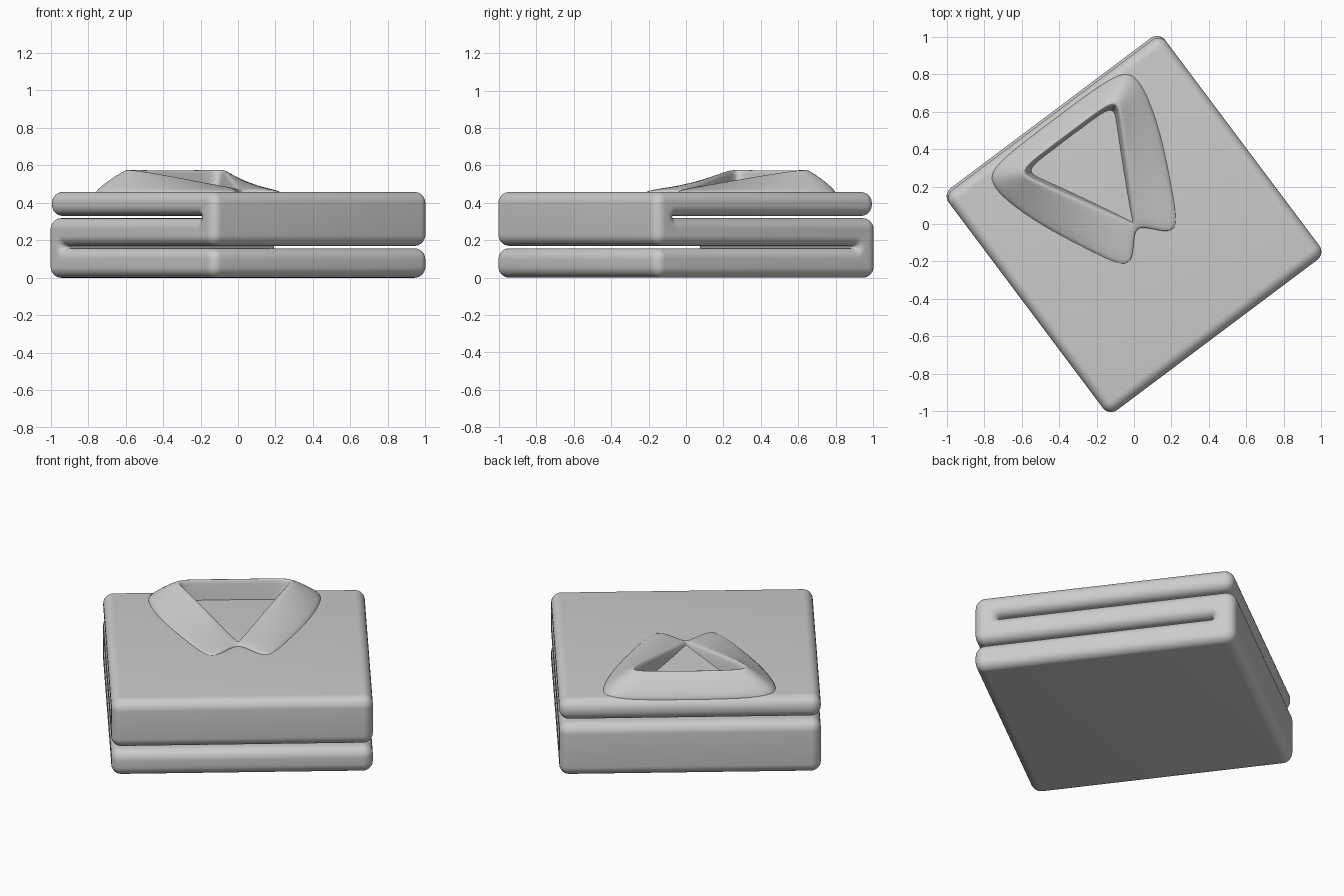
import bpy, bmesh
from math import sin, cos, pi, radians, atan2

if "Cube" in bpy.data.objects:
    bpy.data.objects.remove(bpy.data.objects["Cube"])

TURN = atan2(3, 4)          # the whole garment lies turned on the ground
HX, HY = 0.722, 0.74        # half width and half depth
R, ROUND = 0.06, 0.055      # fold radius, side edge rounding
TOP = 0.458

cloth = bpy.data.materials.new("light_grey_cloth")
cloth.use_nodes = True
grey = (0.6, 0.6, 0.6, 1)
cloth.diffuse_color = grey
cloth.node_tree.nodes["Principled BSDF"].inputs["Base Color"].default_value = grey


def finish(bm, name):
    bmesh.ops.recalc_face_normals(bm, faces=bm.faces)
    mesh = bpy.data.meshes.new(name)
    bm.to_mesh(mesh)
    bm.free()
    obj = bpy.data.objects.new(name, mesh)
    bpy.context.collection.objects.link(obj)
    mesh.materials.append(cloth)
    obj.rotation_euler.z = TURN
    bpy.ops.object.select_all(action='DESELECT')
    obj.select_set(True)
    bpy.context.view_layer.objects.active = obj
    bpy.ops.object.shade_smooth_by_angle(angle=radians(40))
    return obj


def bridge(bm, a, b):
    for i in range(len(a)):
        j = (i + 1) % len(a)
        bm.faces.new((a[i], a[j], b[j], b[i]))


# Zigzag fold: arcs as (y, z, start angle, sweep); negative sweeps are slot ends
GAP = 0.0065
LOW, MID, UP = 0.157, 0.318, 0.33
BACK = HY - 0.012
FOLD = [
    (R - HY, R, 180, 90), (HY - R, R, 270, 90), (HY - R, MID - R, 0, 90),
    (0.14 - HY, MID + GAP, 270, -180),
    (BACK - R, UP + R, 270, 90), (BACK - R, TOP - R, 0, 90),
    (R - HY, TOP - R, 90, 90), (R - HY, LOW + 2 * GAP + R, 180, 90),
    (HY - 0.14, LOW + GAP, 90, -180), (R - HY, LOW - R, 90, 90),
]


def fold_outline(inset):
    points = []
    for y, z, start, sweep in FOLD:
        rad = R - inset if sweep > 0 else GAP + inset
        for k in range(9):
            a = radians(start + sweep * k / 8)
            points.append((y + rad * cos(a), z + rad * sin(a)))
    return points


bm = bmesh.new()
steps = [k * pi / 16 for k in range(9)]
sections = [(-HX + ROUND * (1 - cos(a)), ROUND * (1 - sin(a))) for a in steps]
sections += [(-x, d) for x, d in reversed(sections)]
rings = [[bm.verts.new((x, y, z)) for y, z in fold_outline(d)] for x, d in sections]
for a, b in zip(rings, rings[1:]):
    bridge(bm, a, b)
bm.faces.new(rings[0])
bm.faces.new(rings[-1])
finish(bm, "folded_body")

# Collar stations, front notch to back: outer x, y, lip x, y, lip height
HALF = [
    (0, -0.01, 0, -0.005, 0.472), (0.065, -0.085, 0.012, 0.02, 0.478),
    (0.135, -0.165, 0.03, 0.055, 0.486), (0.195, -0.14, 0.06, 0.11, 0.496),
    (0.285, 0.04, 0.12, 0.22, 0.52), (0.405, 0.29, 0.205, 0.375, 0.552),
    (0.475, 0.51, 0.28, 0.505, 0.577), (0.485, 0.635, 0.31, 0.565, 0.58),
    (0.43, 0.695, 0.27, 0.59, 0.58), (0.2, 0.703, 0.15, 0.592, 0.578),
    (0, 0.703, 0, 0.592, 0.577),
]
stations = HALF + [(-ox, oy, -lx, ly, h) for ox, oy, lx, ly, h in HALF[-2:0:-1]]

bm = bmesh.new()
rows = [[] for _ in range(6)]
for ox, oy, lx, ly, h in stations:
    def across(t, z):
        return (ox + (lx - ox) * t, oy + (ly - oy) * t, z)
    inner_x, inner_y = lx * 0.9, 0.36 + (ly - 0.36) * 0.93
    edge = TOP + 0.008
    section = [across(0, TOP - 0.015), across(0, edge),
               across(0.5, edge + (h - edge) * 0.6), across(0.92, h),
               (lx, ly, h - 0.003), (inner_x, inner_y, TOP - 0.015)]
    for row, co in zip(rows, section):
        row.append(bm.verts.new(co))
for a, b in zip(rows, rows[1:]):
    bridge(bm, a, b)
collar = finish(bm, "collar")
crease = collar.modifiers.new("soften", 'SUBSURF')
crease.levels = crease.render_levels = 2
